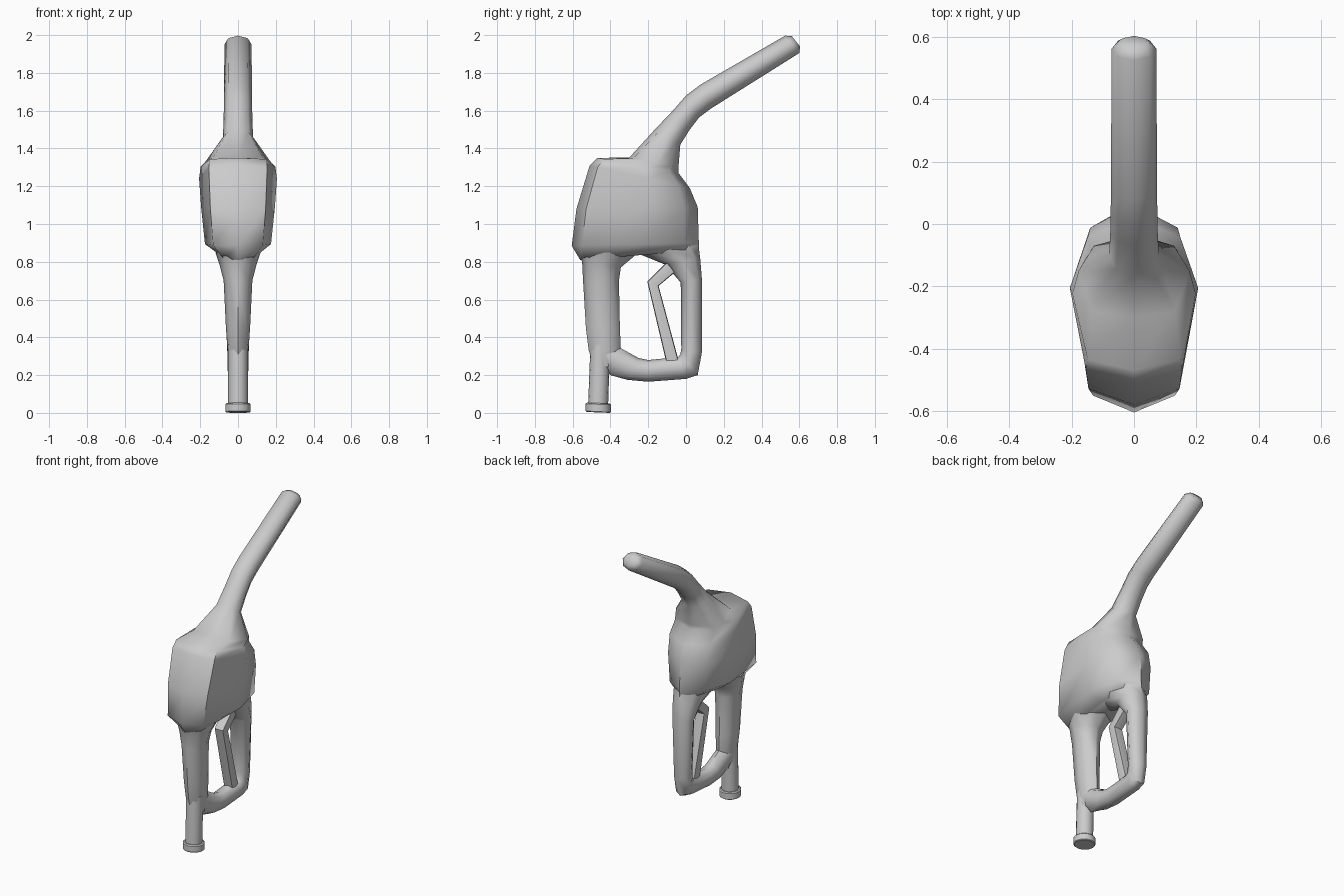
import bpy, bmesh, math
from mathutils import Vector

if "Cube" in bpy.data.objects:
    bpy.data.objects.remove(bpy.data.objects["Cube"])

# Cross-section templates: right half as (u across x, v along the ring's own axis)
HULL = [(0, -1), (.75, -.84), (1, .15), (.72, .77), (0, 1)]
ROUND = [(math.sin(i * math.pi / 4), -math.cos(i * math.pi / 4)) for i in range(5)]
SQUARED = [(0, -1), (.85, -.9), (1, 0), (.85, .9), (0, 1)]
FINE = [(math.sin(i * math.pi / 8), -math.cos(i * math.pi / 8)) for i in range(9)]


def loft(name, rings, angle=55):
    """Skin rings given as (outer y, outer z, inner y, inner z, half width, template)."""
    bm = bmesh.new()
    loops = []
    for y0, z0, y1, z1, w, half in rings:
        a, b = Vector((0, y0, z0)), Vector((0, y1, z1))
        c, h = (a + b) / 2, (b - a) / 2
        full = half + [(-u, v) for u, v in reversed(half[1:-1])]
        loops.append([bm.verts.new(c + h * v + Vector((w * u, 0, 0))) for u, v in full])
    n = len(loops[0])
    for p, q in zip(loops, loops[1:]):
        for i in range(n):
            j = (i + 1) % n
            bm.faces.new((p[i], p[j], q[j], q[i]))
    bm.faces.new(loops[0])
    bm.faces.new(loops[-1])
    bmesh.ops.recalc_face_normals(bm, faces=bm.faces)
    me = bpy.data.meshes.new(name)
    bm.to_mesh(me)
    bm.free()
    ob = bpy.data.objects.new(name, me)
    bpy.context.collection.objects.link(ob)
    bpy.ops.object.select_all(action='DESELECT')
    ob.select_set(True)
    bpy.context.view_layer.objects.active = ob
    bpy.ops.object.shade_smooth_by_angle(angle=math.radians(angle))
    return ob


# Faceted body flowing into the bent spout
loft("body_and_spout", [
    (-.56, .81, .07, .86, .10, HULL),
    (-.605, .885, .068, .90, .175, HULL),
    (-.58, 1.08, .062, 1.09, .195, HULL),
    (-.51, 1.31, .02, 1.19, .206, HULL),
    (-.47, 1.35, -.04, 1.27, .198, HULL),
    (-.30, 1.352, -.04, 1.30, .178, HULL),
    (-.165, 1.50, -.03, 1.42, .08, ROUND),
    (-.07, 1.60, .02, 1.50, .076, ROUND),
    (.0, 1.68, .07, 1.565, .075, ROUND),
    (.08, 1.74, .13, 1.61, .074, ROUND),
    (.525, 1.997, .60, 1.905, .072, ROUND),
    (.56, 1.995, .604, 1.94, .045, ROUND),
])

# Front grip
loft("grip", [
    (-.57, .85, -.25, .85, .12, ROUND),
    (-.55, .80, -.345, .77, .098, ROUND),
    (-.545, .70, -.355, .70, .076, ROUND),
    (-.53, .45, -.35, .45, .064, ROUND),
    (-.515, .33, -.345, .335, .055, ROUND),
    (-.495, .27, -.37, .23, .045, ROUND),
])

# Loop guard from the grip's foot, round the corner and up to the body
loft("trigger_guard", [
    (-.45, .25, -.40, .37, .05, ROUND),
    (-.40, .20, -.34, .34, .053, ROUND),
    (-.31, .175, -.25, .29, .055, ROUND),
    (-.20, .165, -.20, .28, .055, ROUND),
    (.0, .18, -.04, .295, .055, ROUND),
    (.062, .20, -.03, .31, .055, ROUND),
    (.084, .32, -.025, .34, .057, ROUND),
    (.084, .71, -.028, .69, .074, ROUND),
    (.075, .82, -.11, .785, .09, ROUND),
    (.066, .89, -.27, .85, .11, ROUND),
])

# Bent lever
loft("trigger", [
    (-.10, .80, -.04, .76, .035, SQUARED),
    (-.205, .695, -.145, .672, .035, SQUARED),
    (-.105, .27, -.04, .28, .035, SQUARED),
])

# Hose pipe and its end collar
loft("hose_pipe", [
    (-.506, .36, -.402, .362, .052, FINE),
    (-.519, .02, -.413, .016, .052, FINE),
])
loft("hose_collar", [
    (-.525, .054, -.404, .049, .060, FINE),
    (-.532, .048, -.398, .043, .067, FINE),
    (-.532, .010, -.398, .004, .067, FINE),
    (-.527, .005, -.403, .0, .062, FINE),
], angle=30)
